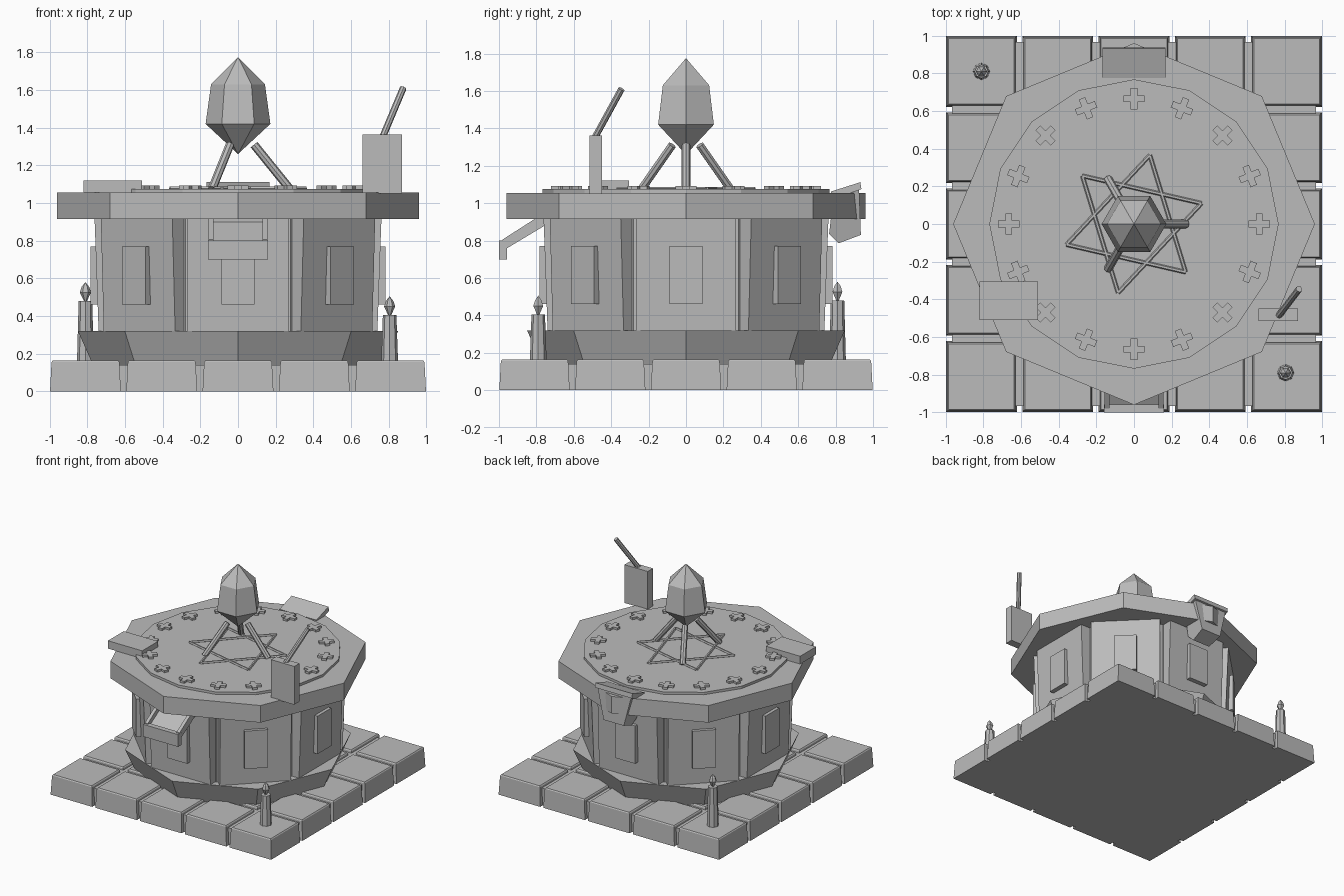
import bpy, bmesh
from math import sin, cos, pi, radians
from mathutils import Vector, Matrix

cube = bpy.data.objects.get("Cube")
if cube:
    bpy.data.objects.remove(cube, do_unlink=True)

stone = bpy.data.materials.new("stone_grey")
stone.use_nodes = True
GREY = (0.5, 0.5, 0.5, 1)
stone.diffuse_color = GREY
stone.node_tree.nodes["Principled BSDF"].inputs["Base Color"].default_value = GREY


def finish(name, bm, matrix=None):
    bmesh.ops.recalc_face_normals(bm, faces=bm.faces)
    mesh = bpy.data.meshes.new(name)
    bm.to_mesh(mesh)
    bm.free()
    mesh.materials.append(stone)
    ob = bpy.data.objects.new(name, mesh)
    if matrix:
        ob.matrix_world = matrix
    bpy.context.collection.objects.link(ob)
    return ob


def loft(name, rings, matrix=None):
    """Skin a stack of equal-length rings and cap both ends."""
    bm = bmesh.new()
    rows = [[bm.verts.new(p) for p in ring] for ring in rings]
    n = len(rows[0])
    for low, high in zip(rows, rows[1:]):
        for i in range(n):
            j = (i + 1) % n
            bm.faces.new((low[i], low[j], high[j], high[i]))
    bm.faces.new(rows[0][::-1])
    bm.faces.new(rows[-1])
    bmesh.ops.remove_doubles(bm, verts=bm.verts, dist=0.0005)
    return finish(name, bm, matrix)


def ngon(n, r, z, turn=0):
    return [(r * cos(turn + 2 * pi * i / n), r * sin(turn + 2 * pi * i / n), z) for i in range(n)]


def turned(name, n, profile, matrix=None):
    return loft(name, [ngon(n, r, z) for r, z in profile], matrix)


def rect(x0, x1, y0, y1, z):
    return [(x0, y0, z), (x1, y0, z), (x1, y1, z), (x0, y1, z)]


def box(name, x, y, z, matrix=None):
    return loft(name, [rect(*x, *y, z[0]), rect(*x, *y, z[1])], matrix)


def rod(name, a, b, r, n=8):
    a, b = Vector(a), Vector(b)
    q = (b - a).to_track_quat('Z', 'Y').to_matrix().to_4x4()
    return turned(name, n, [(r, 0), (r, (b - a).length)], Matrix.Translation(a) @ q)


def spin(angle):
    return Matrix.Rotation(angle, 4, 'Z')


def side_extrude(name, profile, half):
    """Extrude a (y, z) profile across x; half gives the half-width at height z."""
    return loft(name, [[(s * half(z), y, z) for y, z in profile] for s in (-1, 1)])


# Paved base
box("base_slab", (-0.965, 0.965), (-0.965, 0.965), (0, 0.14))
for i in range(-2, 3):
    for j in range(-2, 3):
        loft("paving_tile", [rect(-h, h, -h, h, z) for h, z in ((0.188, 0), (0.18, 0.155), (0.174, 0.163))],
             Matrix.Translation((i * 0.405, j * 0.405, 0)))

# Flared plinth, core and roof
turned("plinth", 8, [(0.77, 0.14), (0.85, 0.32)])
loft("wall_core", [ngon(8, 0.73, z, pi / 8) for z in (0.3, 0.95)])
turned("roof_slab", 8, [(0.96, 0.915), (0.96, 1.055)])
turned("roof_disc", 16, [(0.768, 1.05), (0.768, 1.075)])

# Wall panels with raised plates
for k in range(8):
    m = spin(k * pi / 4)
    loft("wall_panel", [rect(-0.268, 0.268, -0.74, -0.63, 0.32),
                        rect(-0.268, 0.268, -0.762, -0.63, 0.93)], m)
    box("wall_plate", (-0.088, 0.088), (-0.783, -0.72), (0.46, 0.77), m)

# Ring of crosses on the roof
arm, width = 0.057, 0.018
cross = [(width, -arm), (width, -width), (arm, -width), (arm, width), (width, width), (width, arm)]
cross += [(-x, -y) for x, y in cross]
for k in range(16):
    loft("roof_cross", [[(x, y + 0.665, z) for x, y in cross] for z in (1.07, 1.092)], spin(k * pi / 8))

# Six-pointed star of two triangles
tips = [Vector((0.375 * cos(radians(17 + 60 * k)), 0.375 * sin(radians(17 + 60 * k)), 1.077)) for k in range(6)]
for k in range(6):
    rod("star_bar", tips[k], tips[(k + 2) % 6], 0.011, 6)

# Crystal on a tripod
turned("crystal", 6, [(0, 1.26), (0.172, 1.42), (0.143, 1.63), (0, 1.775)])
for k in range(3):
    c, s = cos(2 * pi * k / 3), sin(2 * pi * k / 3)
    rod("tripod_leg", (0.275 * c, 0.275 * s, 1.075), (0.085 * c, 0.085 * s, 1.31), 0.023)

# Candles
for x, y, top in ((-0.81, 0.81, 0.48), (0.805, -0.79, 0.405)):
    m = Matrix.Translation((x, y, 0))
    turned("candle", 8, [(0.045, 0.15), (0.036, top)], m)
    turned("candle_flame", 6, [(0.008, top), (0.03, top + 0.045), (0.02, top + 0.075), (0, top + 0.1)], m)

# Roof slab and lever box
box("roof_plate", (-0.82, -0.51), (-0.51, -0.305), (1.056, 1.12))
box("lever_box", (0.66, 0.87), (-0.515, -0.448), (1.05, 1.363))
rod("lever", (0.77, -0.485, 1.355), (0.877, -0.345, 1.61), 0.018)

# Front chute with side rails and end box
side_extrude("chute_floor", [(-0.98, 0.745), (-0.7, 0.913), (-0.7, 0.935), (-0.98, 0.767)], lambda z: 0.15)
for s in (-1, 1):
    rail = [(-0.98, 0.745), (-0.7, 0.913), (-0.7, 0.985), (-0.98, 0.806)]
    loft("chute_rail", [[(x * s, y, z) for y, z in rail] for x in (0.13, 0.157)])
box("chute_end", (-0.158, 0.158), (-1.0, -0.957), (0.7, 0.8))

# Rear hopper with tilted lid
side_extrude("hopper", [(0.79, 1.05), (0.925, 1.085), (0.935, 0.83), (0.815, 0.785), (0.765, 0.835)],
             lambda z: 0.08 + 0.25 * (z - 0.785))
side_extrude("hopper_lid", [(0.775, 1.062), (0.932, 1.112), (0.938, 1.075), (0.785, 1.02)], lambda z: 0.167)
